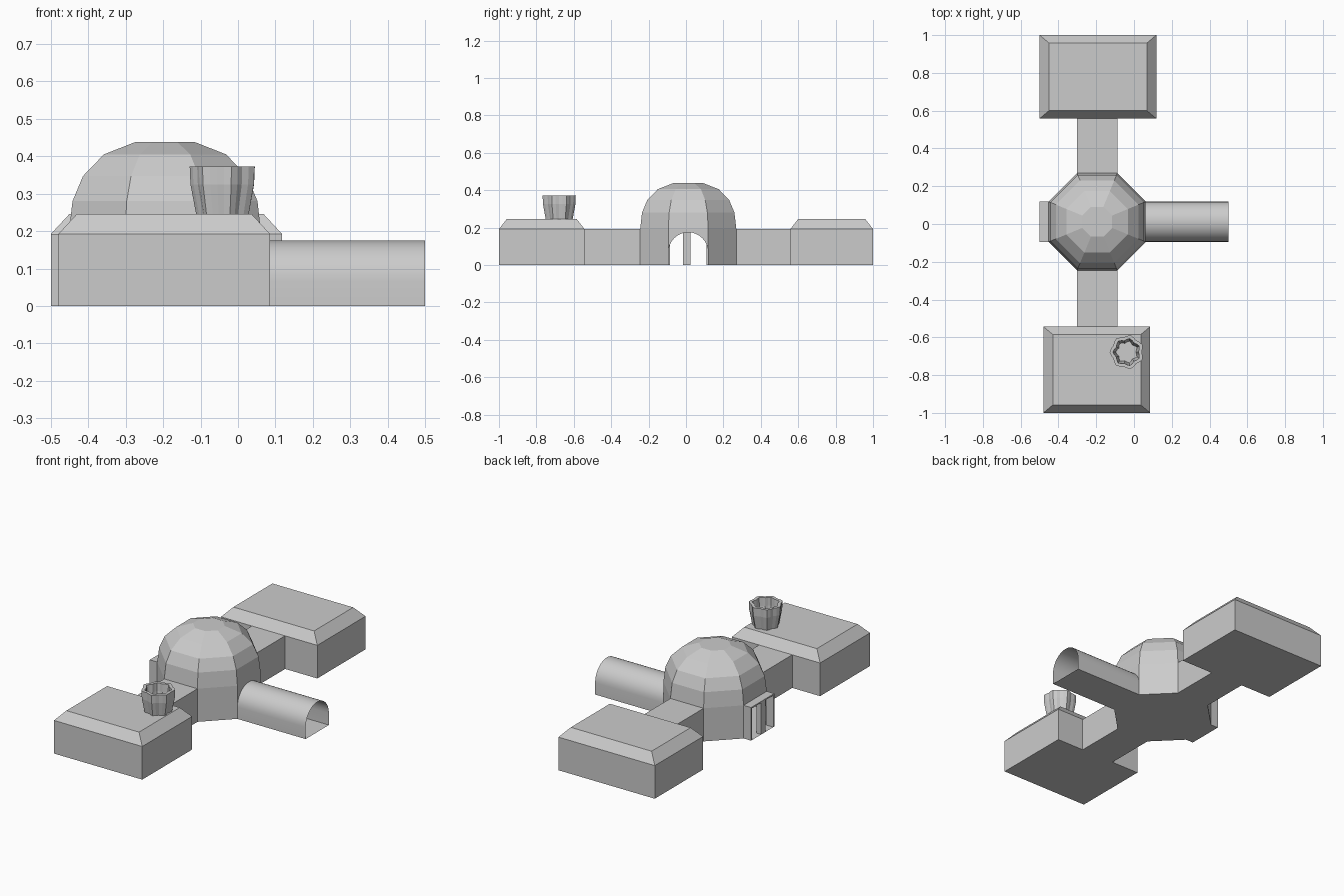
import bpy, bmesh, math

if "Cube" in bpy.data.objects:
    bpy.data.objects.remove(bpy.data.objects["Cube"])

CX, CY = -0.195, 0.012          # dome centre
HALF = 0.1065                   # half width of passages and of a dome side
WALL = 0.192                    # wall height


def make(name, verts, faces, smooth=False):
    bm = bmesh.new()
    vs = [bm.verts.new(v) for v in verts]
    for f in faces:
        bm.faces.new([vs[i] for i in f])
    bmesh.ops.remove_doubles(bm, verts=bm.verts, dist=1e-5)
    bmesh.ops.recalc_face_normals(bm, faces=bm.faces)
    me = bpy.data.meshes.new(name)
    bm.to_mesh(me)
    bm.free()
    ob = bpy.data.objects.new(name, me)
    bpy.context.collection.objects.link(ob)
    if smooth:
        for p in me.polygons:
            p.use_smooth = True
    return ob


def loft(name, rings, cap_start=False, cap_end=False, closed=True, smooth=False):
    """Skin between rings of points that all have the same count."""
    n = len(rings[0])
    verts = [p for r in rings for p in r]
    faces = []
    for k in range(len(rings) - 1):
        for i in range(n if closed else n - 1):
            j = (i + 1) % n
            faces.append((k * n + i, k * n + j, (k + 1) * n + j, (k + 1) * n + i))
    if cap_start:
        faces.append(tuple(range(n))[::-1])
    if cap_end:
        faces.append(tuple(range(len(verts) - n, len(verts))))
    return make(name, verts, faces, smooth)


def rect(x0, x1, y0, y1, z):
    return [(x0, y0, z), (x1, y0, z), (x1, y1, z), (x0, y1, z)]


def box(name, x0, x1, y0, y1, z0, z1):
    return loft(name, [rect(x0, x1, y0, y1, z0), rect(x0, x1, y0, y1, z1)], True, True)


# Wing buildings with chamfered roofs
def wing(name, x0, x1, y0, y1):
    c = 0.05
    loft(name, [rect(x0, x1, y0, y1, 0), rect(x0, x1, y0, y1, WALL),
                rect(x0 + c, x1 - c, y0 + 0.042, y1 - 0.042, 0.246)], True, True)


wing("back_wing", -0.5, 0.118, 0.558, 1.0)
wing("front_wing", -0.48, 0.086, -1.0, -0.543)

# Corridors joining the wings to the dome (open ended)
for name, y0, y1 in (("back_corridor", CY + 0.257, 0.558), ("front_corridor", -0.543, CY - 0.257)):
    rings = [[(CX - HALF, y, 0), (CX + HALF, y, 0), (CX + HALF, y, WALL), (CX - HALF, y, WALL)]
             for y in (y0, y1)]
    loft(name, rings)

# Arch outline shared by the tunnel and the dome openings
SPRING = 0.068
arch = [(CY + HALF * math.cos(math.pi * i / 16), SPRING + HALF * math.sin(math.pi * i / 16))
        for i in range(17)]


# Octagonal dome
def octagon(apothem, z):
    r = apothem / math.cos(math.pi / 8)
    return [(CX + r * math.cos(a), CY + r * math.sin(a), z)
            for a in (math.pi / 8 * (2 * i - 1) for i in range(8))]


loft("dome", [octagon(a, z) for a, z in ((0.257, WALL), (0.247, 0.28), (0.219, 0.347),
                                         (0.163, 0.405), (0.079, 0.438))], cap_end=True)
# Dome walls, leaving the two x sides open for the arches
low, high = octagon(0.257, 0), octagon(0.257, WALL)
sides = [i for i in range(8) if i not in (0, 4)]
make("dome_walls", low + high, [(i, (i + 1) % 8, 8 + (i + 1) % 8, 8 + i) for i in sides])
make("dome_floor", low, [tuple(range(8))[::-1]])
for name, x in (("right_arch_wall", CX + 0.257), ("left_arch_wall", CX - 0.257)):
    loft(name, [[(x, y, z) for y, z in arch[1:-1]], [(x, y, WALL) for y, z in arch[1:-1]]], closed=False)

# Entrance tunnel
outline = [(CY + HALF, 0)] + arch + [(CY - HALF, 0)]
tunnel = loft("entrance_tunnel", [[(x, y, z) for y, z in outline] for x in (CX + 0.257, 0.5)],
              closed=False, smooth=True)
make("tunnel_floor", rect(CX + 0.257, 0.5, CY - HALF, CY + HALF, 0), [(3, 2, 1, 0)])

# Square doorway frame on the opposite side with a centre post
X0, X1, T = -0.5, CX - 0.257, 0.008
for name, s in (("doorway_side_a", CY - HALF), ("doorway_side_b", CY + HALF - T)):
    box(name, X0, X1, s, s + T, 0, WALL)
box("doorway_top", X0, X1, CY - HALF, CY + HALF, WALL - T, WALL)
box("doorway_post", X0, X0 + 0.03, -0.015, 0.025, 0, WALL - T)
make("doorway_floor", rect(X0, X1, CY - HALF, CY + HALF, 0), [(3, 2, 1, 0)])


# Fluted open pot on the front wing roof
def flute(r, z, n=28, lobes=7):
    return [(-0.038 + q * math.cos(a), -0.678 + q * math.sin(a), z)
            for a, q in ((math.tau * i / n, r - 0.006 * math.cos(lobes * math.tau * i / n))
                         for i in range(n))]


loft("roof_pot", [flute(0.068, 0.246), flute(0.083, 0.325), flute(0.085, 0.372),
                  flute(0.067, 0.372), flute(0.065, 0.325), flute(0.053, 0.248)])
